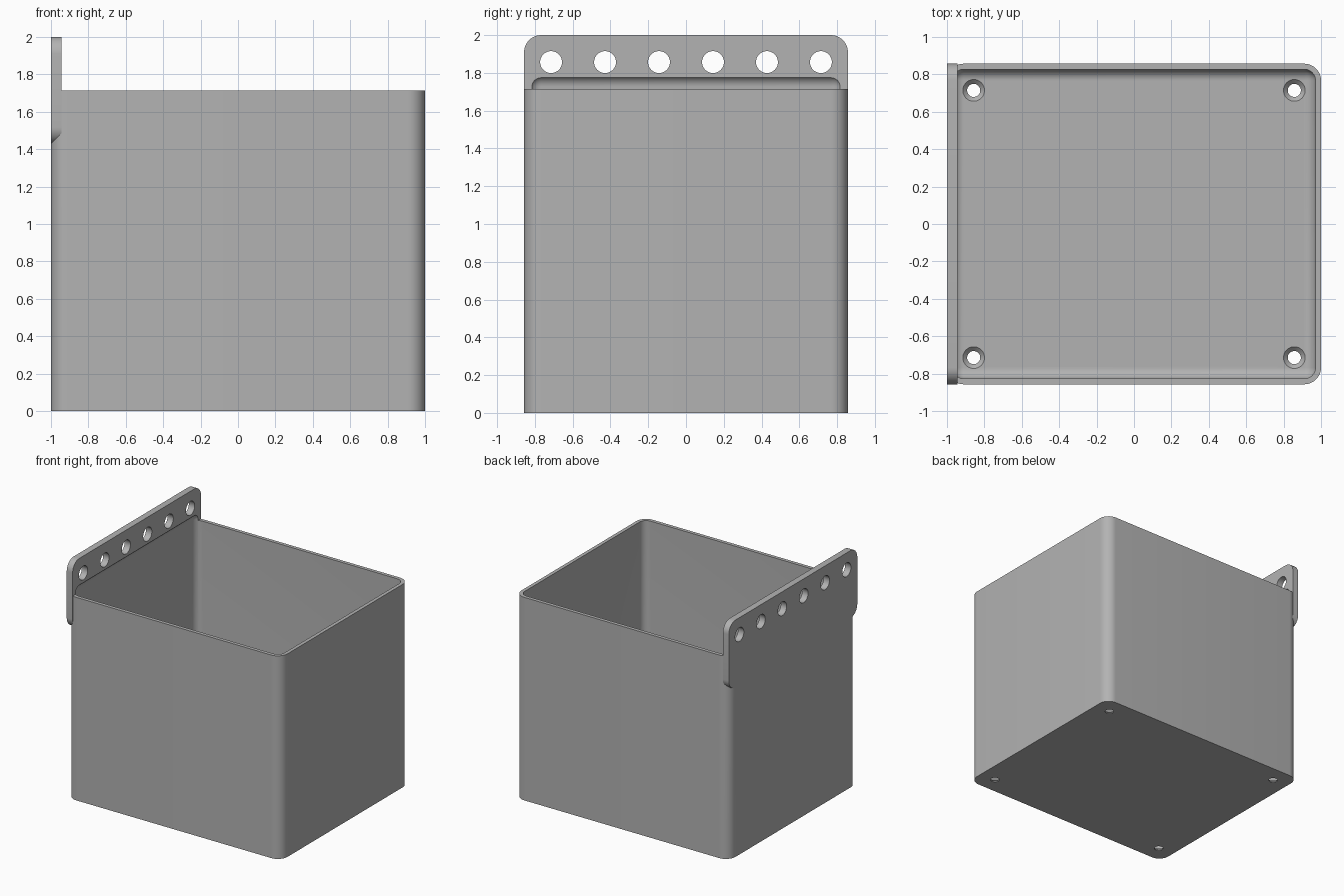
import bpy, bmesh, math
from mathutils import Matrix

if "Cube" in bpy.data.objects:
    bpy.data.objects.remove(bpy.data.objects["Cube"], do_unlink=True)

U = 1 / 7            # layout module
WALL = 0.03
RADIUS = 0.09
HOLE = 0.058

grey = bpy.data.materials.new("plain grey")
grey.use_nodes = True
grey.diffuse_color = (0.45, 0.45, 0.45, 1)
grey.node_tree.nodes["Principled BSDF"].inputs["Base Color"].default_value = (0.45, 0.45, 0.45, 1)


def finish(name, bm, cutter):
    mesh = bpy.data.meshes.new(name)
    bm.to_mesh(mesh)
    bm.free()
    mesh.materials.append(grey)
    obj = bpy.data.objects.new(name, mesh)
    bpy.context.collection.objects.link(obj)
    obj.hide_render = cutter
    return obj


def rounded_box(name, low, high, radius, axes, cutter=False):
    """Box whose edges parallel to the given axes are rounded."""
    bm = bmesh.new()
    bmesh.ops.create_cube(bm, size=1)
    for v in bm.verts:
        for i in range(3):
            v.co[i] = high[i] if v.co[i] > 0 else low[i]
    edges = [e for e in bm.edges
             if any(abs((e.verts[0].co - e.verts[1].co)[a]) > 1e-4 for a in axes)]
    bmesh.ops.bevel(bm, geom=edges, offset=radius, segments=10, profile=0.5,
                    affect='EDGES', clamp_overlap=False)
    return finish(name, bm, cutter)


def add_cone(bm, r1, r2, depth, matrix):
    bmesh.ops.create_cone(bm, cap_ends=True, segments=40, radius1=r1, radius2=r2,
                          depth=depth, matrix=matrix)


def combine(target, other, operation):
    mod = target.modifiers.new(operation.title(), 'BOOLEAN')
    mod.operation = operation
    mod.solver = 'EXACT'
    mod.object = other


X, Y, TOP = 1, 6 * U, 12 * U

# Outer shell and the rounded mounting plate on its left-hand rim
box = rounded_box("storage_box", (-X, -Y, 0), (X, Y, TOP), RADIUS, (2,))
plate = rounded_box("mounting_plate", (-X, -Y, 10 * U), (-0.945, Y, 2), RADIUS, (0,), True)

# Cavity with softened edges, reaching a little above the rim
cavity = rounded_box("cavity_cutter", (WALL - X, WALL - Y, WALL),
                     (X - WALL, Y - WALL, 1.786), RADIUS - WALL, (0, 1, 2), True)

# Row of holes through the plate
bm = bmesh.new()
for i in range(6):
    place = Matrix.Translation((-X, (2 * i - 5) * U, 13 * U))
    add_cone(bm, HOLE, HOLE, 0.3, place @ Matrix.Rotation(math.pi / 2, 4, 'Y'))
plate_holes = finish("plate_hole_cutter", bm, True)

# Countersunk screw holes in the floor
bm = bmesh.new()
sinks = bmesh.new()
for sx in (-1, 1):
    for sy in (-1, 1):
        x, y = sx * (X - U), sy * (Y - U)
        add_cone(bm, 0.035, 0.035, 0.2, Matrix.Translation((x, y, 0)))
        add_cone(sinks, 0.035, HOLE + 0.002, 0.025, Matrix.Translation((x, y, WALL - 0.0105)))
floor_holes = finish("floor_hole_cutter", bm, True)
countersinks = finish("countersink_cutter", sinks, True)

combine(box, plate, 'UNION')
for cutter in (cavity, plate_holes, floor_holes, countersinks):
    combine(box, cutter, 'DIFFERENCE')

# Apply the cuts and drop the helpers
bpy.context.view_layer.objects.active = box
box.select_set(True)
for mod in list(box.modifiers):
    bpy.ops.object.modifier_apply(modifier=mod.name)
for helper in (plate, cavity, plate_holes, floor_holes, countersinks):
    bpy.data.objects.remove(helper, do_unlink=True)

bpy.ops.object.select_all(action='DESELECT')
box.select_set(True)
bpy.ops.object.shade_smooth_by_angle(angle=math.radians(30))
